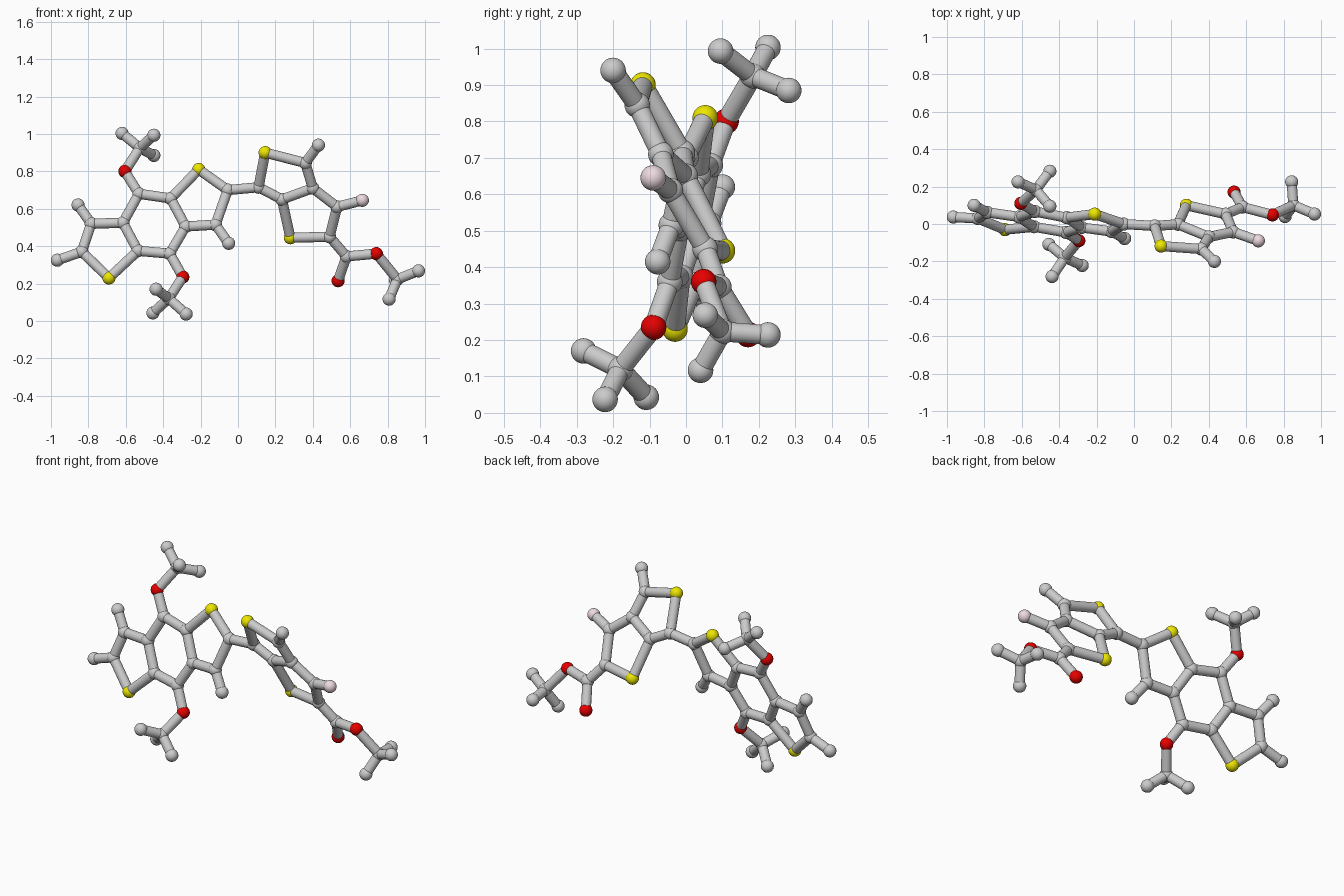
import bpy
from mathutils import Vector

if "Cube" in bpy.data.objects:
    bpy.data.objects.remove(bpy.data.objects["Cube"])

ATOM_R, BOND_R = 0.035, 0.027


def material(name, rgb):
    m = bpy.data.materials.new(name)
    m.diffuse_color = (*rgb, 1)
    m.use_nodes = True
    m.node_tree.nodes["Principled BSDF"].inputs["Base Color"].default_value = m.diffuse_color
    return m


MATS = {"sulfur": material("yellow", (0.85, 0.8, 0.0)),
        "oxygen": material("red", (0.8, 0.0, 0.0)),
        "fluorine": material("pale_pink", (0.85, 0.7, 0.74))}


def atom(kind, p):
    bpy.ops.mesh.primitive_uv_sphere_add(segments=32, ring_count=16, radius=ATOM_R, location=p)
    o = bpy.context.object
    o.name = kind + "_atom"
    bpy.ops.object.shade_smooth()
    if kind in MATS:
        o.data.materials.append(MATS[kind])


def bond(a, b):
    a, b = Vector(a), Vector(b)
    d = b - a
    bpy.ops.mesh.primitive_cylinder_add(vertices=32, radius=BOND_R, depth=d.length, location=(a + b) / 2)
    o = bpy.context.object
    o.name = "bond"
    o.rotation_mode = 'QUATERNION'
    o.rotation_quaternion = d.to_track_quat('Z', 'Y')
    bpy.ops.object.shade_smooth_by_angle()


# each flat ring group lies in a tilted plane y = f(x, z)
def left_plane(x, z):
    return (x, -0.152 * x + 0.269 * z - 0.197, z)


def right_plane(x, z):
    return (x, -0.212 * x - 0.542 * z + 0.4005, z)


KINDS = {"S": "sulfur", "O": "oxygen", "F": "fluorine", "C": "carbon", "H": "hydrogen"}
pos = {}

# left fused three-ring group
left = {"S1": (-.21, .81), "C1": (-.055, .70), "C2": (-.12, .515), "H2": (-.05, .415),
        "C3": (-.28, .505), "C4": (-.36, .655), "C5": (-.53, .68), "C6": (-.615, .525),
        "C7": (-.535, .375), "C8": (-.365, .36), "C9": (-.785, .52), "H9": (-.855, .62),
        "C10": (-.835, .37), "H10": (-.966, .325), "S2": (-.69, .23),
        "O1": (-.605, .80), "O2": (-.295, .235)}
# right fused two-ring group with its side chain
right = {"C11": (.11, .715), "S3": (.145, .90), "C12": (.36, .845), "H12": (.43, .94),
         "C13": (.40, .71), "C14": (.235, .65), "S4": (.28, .445), "C15": (.49, .45),
         "C16": (.53, .61), "F1": (.665, .645), "C17": (.58, .345), "O3": (.535, .215),
         "O4": (.74, .36)}
pos.update({k: left_plane(*v) for k, v in left.items()})
pos.update({k: right_plane(*v) for k, v in right.items()})

# bond chains, each followed atom to atom
chains = ["S1 C1 C2 C3 C4 S1", "C4 C5 C6 C7 C8 C3", "C6 C9 C10 S2 C7", "C2 H2", "C9 H9",
          "C10 H10", "C5 O1", "C8 O2", "C1 C11 S3 C12 C13 C14 C11", "C14 S4 C15 C16 C13",
          "C12 H12", "C16 F1", "C15 C17 O4", "C17 O3"]

# methyl end groups: parent, centre carbon, three tips
methyls = [("O1", (-.525, .183, .925), (-.62, .225, 1.003), (-.45, .095, .993), (-.45, .282, .885)),
           ("O2", (-.37, -.18, .12), (-.438, -.281, .17), (-.455, -.109, .043), (-.277, -.222, .037)),
           ("O4", (.852, .1, .223), (.808, .04, .117), (.965, .053, .268), (.843, .225, .214))]

for k, p in pos.items():
    atom(KINDS[k[0]], p)
for chain in chains:
    names = chain.split()
    for a, b in zip(names, names[1:]):
        bond(pos[a], pos[b])
for parent, centre, *tips in methyls:
    atom("carbon", centre)
    bond(pos[parent], centre)
    for t in tips:
        atom("hydrogen", t)
        bond(centre, t)
